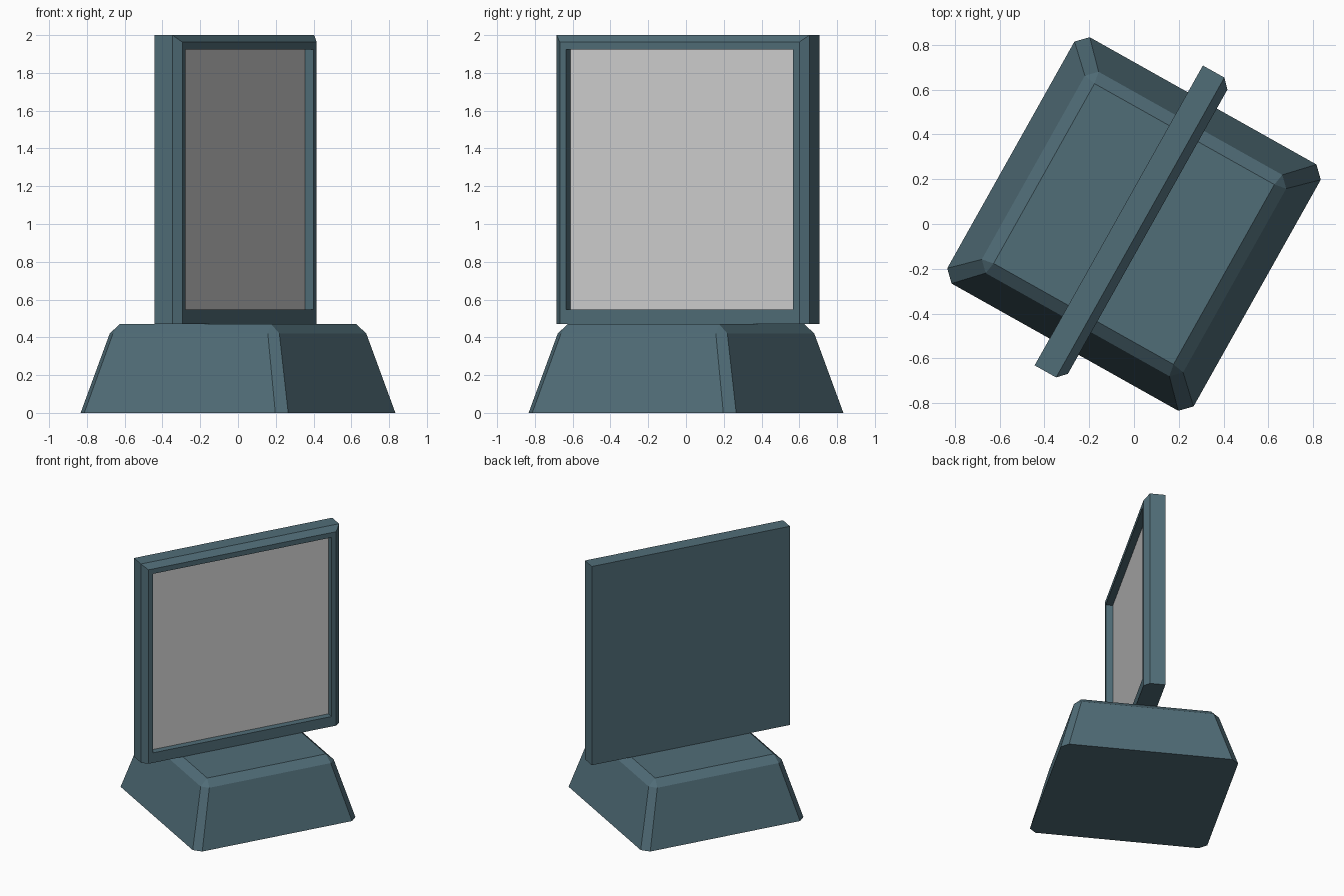
import bpy, bmesh, math

if "Cube" in bpy.data.objects:
    bpy.data.objects.remove(bpy.data.objects["Cube"])

TURN = math.radians(-29.3)   # whole model is turned about z


def material(name, rgb):
    m = bpy.data.materials.new(name)
    m.diffuse_color = (*rgb, 1)
    m.use_nodes = True
    m.node_tree.nodes["Principled BSDF"].inputs["Base Color"].default_value = m.diffuse_color
    return m


slate = material("slate blue", (0.081, 0.153, 0.187))
grey = material("screen grey", (0.64, 0.64, 0.64))


def finish(bm, name, mats):
    bmesh.ops.recalc_face_normals(bm, faces=bm.faces)
    mesh = bpy.data.meshes.new(name)
    bm.to_mesh(mesh)
    bm.free()
    for m in mats:
        mesh.materials.append(m)
    obj = bpy.data.objects.new(name, mesh)
    obj.rotation_euler.z = TURN
    bpy.context.collection.objects.link(obj)
    return obj


def bridge(bm, a, b):
    n = len(a)
    for i in range(n):
        j = (i + 1) % n
        bm.faces.new((a[i], a[j], b[j], b[i]))


# Base: tapered block with chamfered corners and top edges
bm = bmesh.new()


def chamfered_ring(half, cut, z):
    h, c = half, half - cut
    pts = [(h, -c), (h, c), (c, h), (-c, h), (-h, c), (-h, -c), (-c, -h), (c, -h)]
    return [bm.verts.new((x, y, z)) for x, y in pts]


low = chamfered_ring(0.63, 0.05, 0)
mid = chamfered_ring(0.515, 0.045, 0.42)
top = [bm.verts.new((x * 0.46, y * 0.46, 0.47))
       for x, y in ((1, -1), (1, 1), (-1, 1), (-1, -1))]
bm.faces.new(low)
bridge(bm, low, mid)
for i in range(4):
    j = (i + 1) % 4
    bm.faces.new((mid[2 * i], mid[2 * i + 1], top[j], top[i]))
    bm.faces.new((mid[2 * i + 1], mid[(2 * i + 2) % 8], top[j]))
bm.faces.new(top)
finish(bm, "base", [slate])

# Display: thin panel, chamfered front frame and recessed screen
bm = bmesh.new()
steps = [  # depth, half width, bottom, top
    (-0.078, 0.767, 0.47, 2.0),
    (0.032, 0.767, 0.47, 2.0),
    (0.07, 0.727, 0.47, 1.963),
    (0.07, 0.69, 0.547, 1.925),
    (0.02, 0.69, 0.547, 1.925),
]
rings = [[bm.verts.new((x, y, z)) for y, z in ((-w, b), (w, b), (w, t), (-w, t))]
         for x, w, b, t in steps]
for a, b in zip(rings, rings[1:]):
    bridge(bm, a, b)
bm.faces.new(rings[0])
bm.faces.new(rings[-1]).material_index = 1
finish(bm, "display_panel", [slate, grey])
